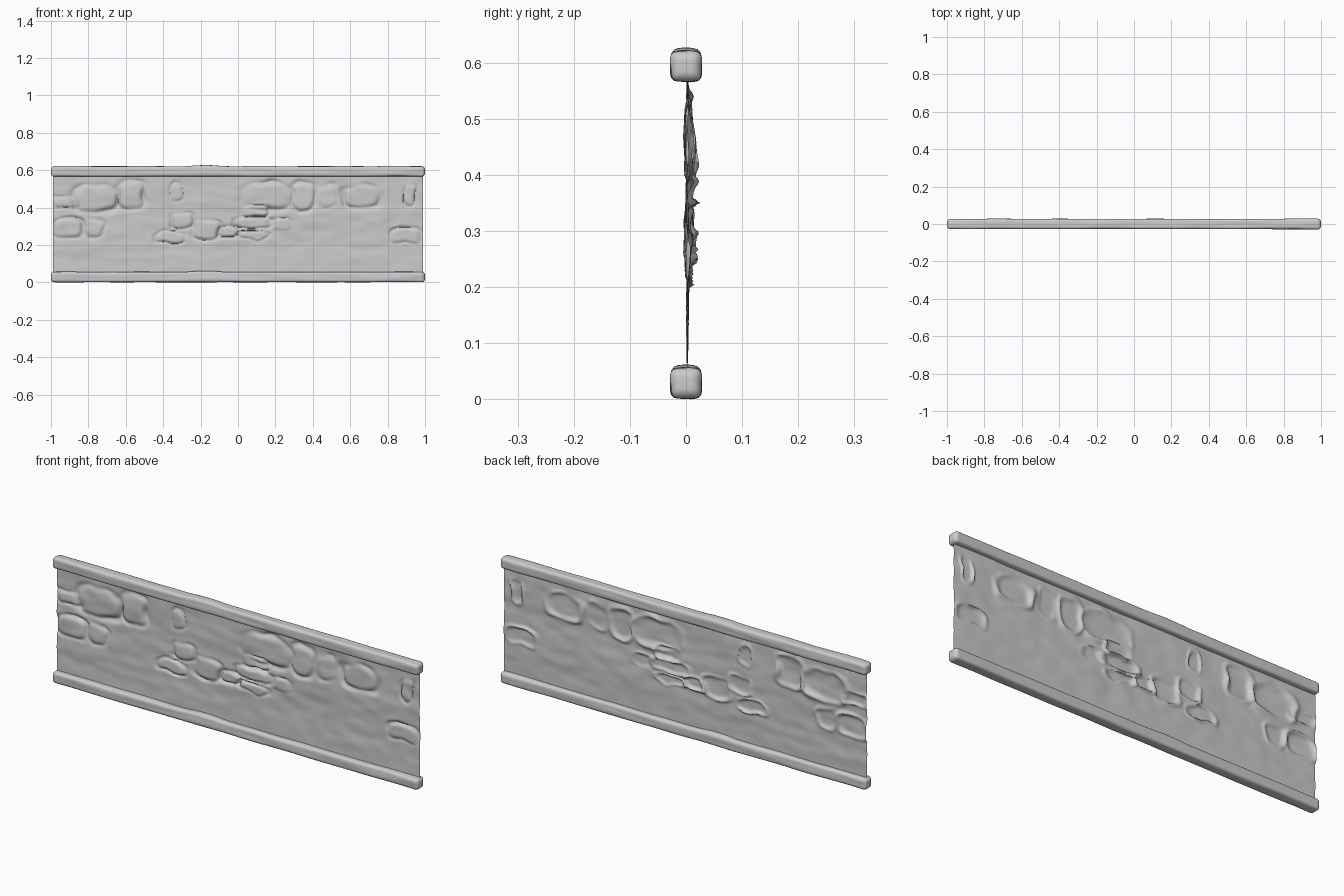
import bpy, bmesh, math
from mathutils import Vector, noise

cube = bpy.data.objects.get("Cube")
if cube:
    bpy.data.objects.remove(cube, do_unlink=True)

stone = bpy.data.materials.new("stone_grey")
stone.use_nodes = True
colour = (0.6, 0.6, 0.6, 1)
stone.diffuse_color = colour
stone.node_tree.nodes["Principled BSDF"].inputs["Base Color"].default_value = colour


def finish(name, bm, angle):
    bmesh.ops.recalc_face_normals(bm, faces=bm.faces)
    mesh = bpy.data.meshes.new(name)
    bm.to_mesh(mesh)
    bm.free()
    mesh.materials.append(stone)
    ob = bpy.data.objects.new(name, mesh)
    bpy.context.collection.objects.link(ob)
    bpy.ops.object.select_all(action='DESELECT')
    ob.select_set(True)
    bpy.context.view_layer.objects.active = ob
    bpy.ops.object.shade_smooth_by_angle(angle=math.radians(angle))
    return ob


# Stones in the wall: x, z, half width, half height
STONES = [
    (-.76, .45, .11, .07), (-.57, .47, .07, .07), (-.33, .48, .03, .05),
    (.15, .46, .12, .07), (.35, .46, .06, .07), (.48, .46, .05, .06),
    (.66, .46, .09, .06), (.92, .47, .03, .06), (-.91, .29, .08, .05),
    (-.77, .29, .05, .05), (-.30, .33, .06, .04), (-.17, .28, .07, .05),
    (-.05, .27, .05, .03), (.08, .32, .09, .03), (.08, .25, .08, .02),
    (.09, .38, .07, .03), (.23, .31, .06, .03), (.90, .25, .08, .04),
    (-.36, .24, .08, .03), (-.92, .43, .07, .03),
]


def relief(x, z):
    # Broad uneven surface plus horizontally stretched fine lumps
    y = .003 + .004 * noise.noise(Vector((x * 4, z * 7, 1)))
    y += .003 * noise.noise(Vector((x * 11, z * 20, 5)))
    # Warp the outlines, then add domed stones with a recessed joint
    wx = x + .018 * noise.noise(Vector((x * 14, z * 14, 9)))
    wz = z + .014 * noise.noise(Vector((x * 14, z * 14, 3)))
    for sx, sz, w, h in STONES:
        u, v = abs(wx - sx) / w, abs(wz - sz) / h
        r = (u ** 3 + v ** 3) ** (1 / 3)
        if r < 2:
            dome = .5 - .5 * math.tanh((r - .85) * 6)
            joint = math.exp(-((r - 1.08) / .15) ** 2)
            side = max(0, .5 + noise.noise(Vector((wx * 9, wz * 9, sx * 7))))
            y += -.005 * dome + .013 * joint * side
    # Deep chipped pit
    y += .013 * math.exp(-((wx + .5) / .02) ** 2 - ((wz - .46) / .035) ** 2)
    fade = min(1, max(0, (z - .04) / .1), max(0, (.6 - z) / .06))
    return .002 + (max(-.009, min(.027, y)) - .002) * fade


# Wall panel: a thin relief sheet
bm = bmesh.new()
bmesh.ops.create_grid(bm, x_segments=300, y_segments=90, size=1)
for v in bm.verts:
    x, z = v.co.x * .99, .312 + v.co.y * .285
    v.co = (x, relief(x, z), z)
finish("wall_panel", bm, 80)


# Rails: rounded square section swept along x with hand-worn waviness
def rail(name, height):
    bm = bmesh.new()
    count, sides, rings = 120, 32, []
    half, rounding = .028, .018
    for i in range(count + 1):
        # Rings are packed toward the ends to round the caps
        x = math.sin((i / count - .5) * math.pi)
        inset = max(0, abs(x) - (1 - rounding)) / rounding
        size = half - rounding * (1 - math.sqrt(max(0, 1 - inset ** 2)))
        bump = .005 * math.exp(-((x + .18) / .08) ** 4)
        ring = []
        for j in range(sides):
            a = math.tau * (j + .5) / sides
            c, s = math.cos(a), math.sin(a)
            k = size / (abs(c) ** 5 + abs(s) ** 5) ** .2
            wear = .0025 * noise.noise(Vector((x * 5, c * 1.3, s * 1.3 + 4)))
            k += wear * (1 - inset) - .0008
            z = height + k * s + max(0, s) * bump
            ring.append(bm.verts.new((x, k * c, max(0, z))))
        rings.append(ring)
    for a, b in zip(rings, rings[1:]):
        for j in range(sides):
            n = (j + 1) % sides
            bm.faces.new((a[j], a[n], b[n], b[j]))
    bm.faces.new(rings[0])
    bm.faces.new(rings[-1])
    finish(name, bm, 60)


rail("bottom_rail", .029)
rail("top_rail", .594)
